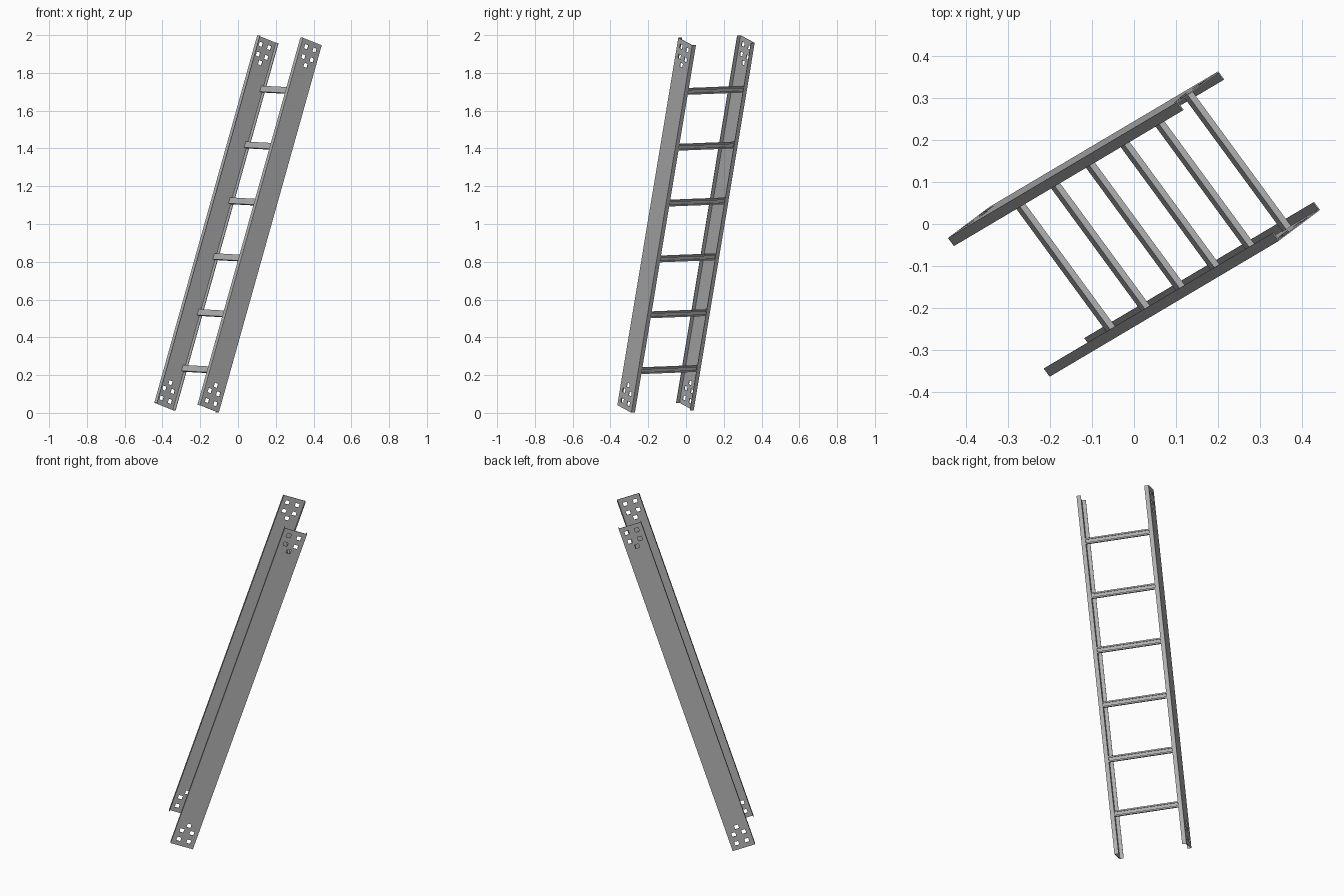
import bpy
import bmesh
from mathutils import Vector, Matrix

if "Cube" in bpy.data.objects:
    bpy.data.objects.remove(bpy.data.objects["Cube"])

# Overall sizes
LENGTH, HEIGHT, WIDTH = 2.0455, 0.13, 0.41
FLANGE, SHEET = 0.024, 0.003
HOLE = 0.0115                       # half size of a square bolt hole

# Tilted frame of the ladder: local x = across, y = rail height, z = along the rails
along = Vector((0.545, 0.323, 1.945)).normalized()
across = Vector((0.591, -0.806, -0.0318))
across = (across - along * across.dot(along)).normalized()
depth = along.cross(across)
FRAME = Matrix((across, depth, along)).transposed().to_4x4()
FRAME.translation = (0, 0, 1.0)

steel = bpy.data.materials.new("galvanised_grey")
steel.diffuse_color = (0.45, 0.45, 0.45, 1)
steel.use_nodes = True
steel.node_tree.nodes["Principled BSDF"].inputs["Base Color"].default_value = steel.diffuse_color


def sheet_object(name, path, stations, place, thickness, skip=None, flip=False):
    """Sweep a folded sheet profile through stations, leaving out skipped cells."""
    bm = bmesh.new()
    grid = [[bm.verts.new(place(p, s)) for s in stations] for p in path]
    for i in range(len(path) - 1):
        for j in range(len(stations) - 1):
            if skip and skip(path[i], path[i + 1], stations[j], stations[j + 1]):
                continue
            quad = [grid[i][j], grid[i + 1][j], grid[i + 1][j + 1], grid[i][j + 1]]
            bm.faces.new(quad[::-1] if flip else quad)
    mesh = bpy.data.meshes.new(name)
    bm.to_mesh(mesh)
    bm.free()
    mesh.materials.append(steel)
    ob = bpy.data.objects.new(name, mesh)
    bpy.context.collection.objects.link(ob)
    mod = ob.modifiers.new("thickness", 'SOLIDIFY')
    mod.thickness = thickness
    mod.offset = -1
    mod.use_even_offset = True
    ob.matrix_world = FRAME
    return ob


# Bolt holes: two pairs and a single one at each rail end (height offset, distance from end)
holes = [(w, sign * (LENGTH / 2 - e))
         for w, e in ((-0.029, 0.038), (0.029, 0.038), (-0.029, 0.093), (0.029, 0.093), (0, 0.132))
         for sign in (-1, 1)]


def is_hole(p, q, s, t):
    y, z = (p[1] + q[1]) / 2, (s + t) / 2
    on_web = p[0] == q[0]
    return on_web and any(abs(y - a) < HOLE and abs(z - b) < HOLE for a, b in holes)


# Side rails: channels with the flanges turned inward
half = HEIGHT / 2
cuts_y = sorted({round(a + k * HOLE, 5) for a, b in holes for k in (-1, 1)} | {-half, half})
cuts_z = sorted({round(b + k * HOLE, 5) for a, b in holes for k in (-1, 1)} | {-LENGTH / 2, LENGTH / 2})
for name, side in (("back_rail", -1), ("front_rail", 1)):
    web, tip = side * WIDTH / 2, side * (WIDTH / 2 - FLANGE)
    path = [(tip, -half)] + [(web, y) for y in cuts_y] + [(tip, half)]
    sheet_object(name, path, cuts_z, lambda p, s: (p[0], p[1], s), SHEET, is_hole, side < 0)

# Rungs: lipped struts, open side against the far flanges
T, D, LIP = 0.0165, 0.0075, 0.008
RUNG_Y = half - SHEET - D
profile = [(LIP, D - 0.004), (LIP, D), (T, D), (T, -D), (-T, -D), (-T, D), (-LIP, D), (-LIP, D - 0.004)]
reach = WIDTH / 2 - SHEET
for i in range(6):
    z = -0.793 + 0.311 * i
    sheet_object(f"rung_{i + 1}", profile, (-reach, reach),
                 lambda p, s: (s, RUNG_Y + p[1], z + p[0]), 0.002)
